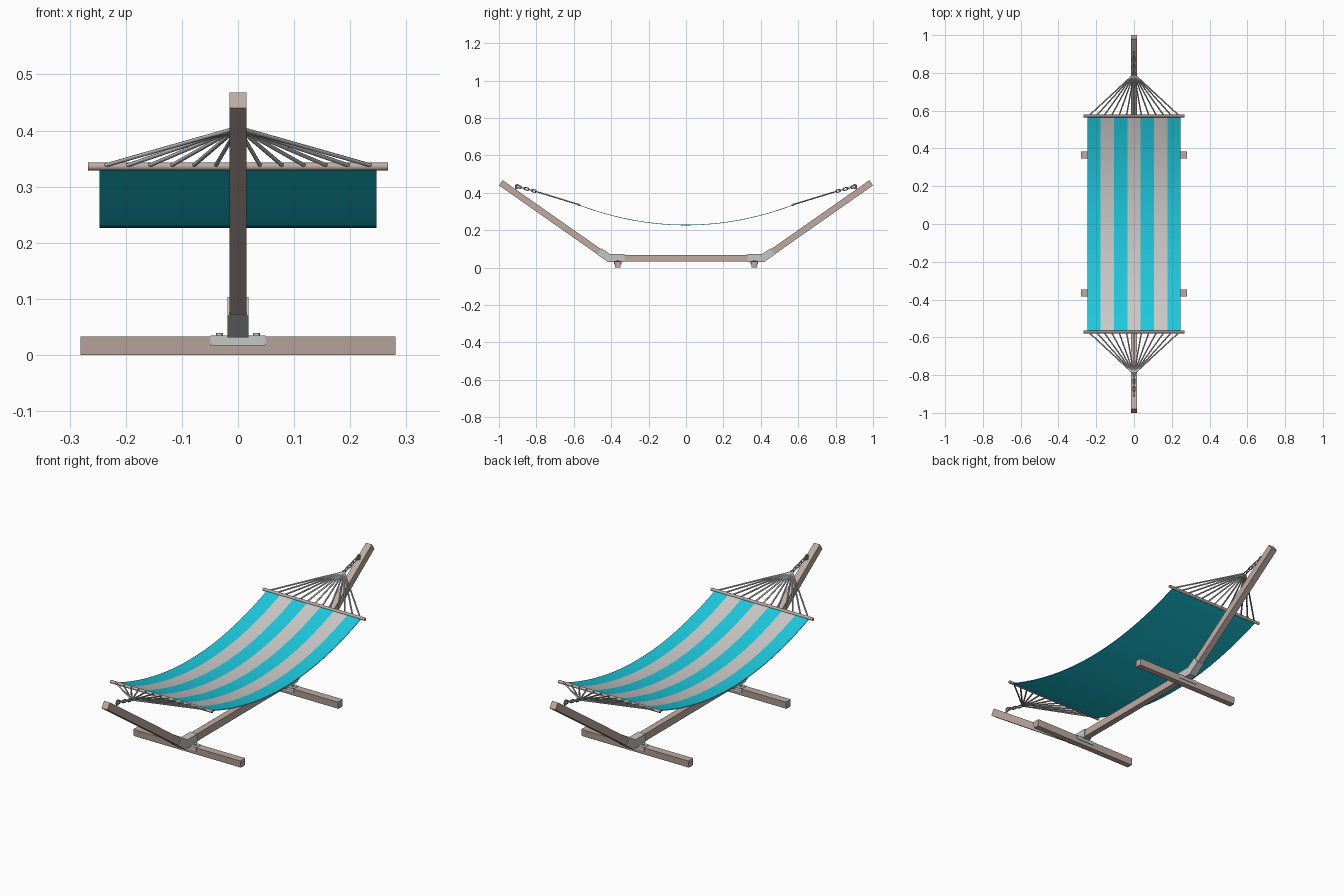
import bpy, bmesh, math
from mathutils import Vector, Matrix

if "Cube" in bpy.data.objects:
    bpy.data.objects.remove(bpy.data.objects["Cube"])


def material(name, rgb):
    m = bpy.data.materials.new(name)
    m.diffuse_color = (*rgb, 1)
    m.use_nodes = True
    m.node_tree.nodes["Principled BSDF"].inputs["Base Color"].default_value = m.diffuse_color
    return m


WOOD = material("weathered wood", (0.52, 0.41, 0.365))
STEEL = material("pale steel", (0.56, 0.565, 0.565))
TEAL = material("teal cloth", (0.012, 0.60, 0.75))
PALE = material("pale grey cloth", (0.61, 0.595, 0.585))
ROPE = material("light grey rope", (0.50, 0.50, 0.50))
CHAIN = material("grey chain", (0.42, 0.425, 0.43))


def finish(name, bm, *mats):
    bmesh.ops.recalc_face_normals(bm, faces=bm.faces)
    me = bpy.data.meshes.new(name)
    bm.to_mesh(me)
    bm.free()
    for m in mats:
        me.materials.append(m)
    ob = bpy.data.objects.new(name, me)
    bpy.context.collection.objects.link(ob)
    return ob


def prism(name, profile, half, mat, s=1):
    """Extrude a (y, z) profile across x; s mirrors it front to back."""
    bm = bmesh.new()
    f = bm.faces.new([bm.verts.new((-half, s * y, z)) for y, z in profile])
    r = bmesh.ops.extrude_face_region(bm, geom=[f])
    verts = [v for v in r["geom"] if isinstance(v, bmesh.types.BMVert)]
    bmesh.ops.translate(bm, verts=verts, vec=(2 * half, 0, 0))
    return finish(name, bm, mat)


def rods(name, pairs, radius, mat, sides=8):
    """Round rods between pairs of points."""
    bm = bmesh.new()
    for a, b in pairs:
        a, b = Vector(a), Vector(b)
        rot = (b - a).to_track_quat("Z", "Y").to_matrix().to_4x4()
        bmesh.ops.create_cone(bm, cap_ends=True, segments=sides, radius1=radius,
                              radius2=radius, depth=(b - a).length,
                              matrix=Matrix.Translation((a + b) / 2) @ rot)
    ob = finish(name, bm, mat)
    smooth(ob)
    return ob


def smooth(ob):
    bpy.ops.object.select_all(action="DESELECT")
    ob.select_set(True)
    bpy.context.view_layer.objects.active = ob
    bpy.ops.object.shade_smooth_by_angle(angle=math.radians(50))


def loops(name, frames, length, width, wire, mat):
    """Stadium-shaped wire loops, each placed by a matrix (long axis = local x)."""
    bm = bmesh.new()
    n, k = 16, 8
    for mx in frames:
        rings = []
        for i in range(n):
            a = 2 * math.pi * (i + 0.5) / n
            c, si = math.cos(a), math.sin(a)
            centre = Vector((math.copysign((length - width) / 2, c) + width / 2 * c,
                             width / 2 * si, 0))
            out = Vector((c, si, 0))
            rings.append([bm.verts.new(mx @ (centre + wire * (
                out * math.cos(2 * math.pi * j / k)
                + Vector((0, 0, math.sin(2 * math.pi * j / k))))))
                for j in range(k)])
        for i in range(n):
            p, q = rings[i], rings[(i + 1) % n]
            for j in range(k):
                bm.faces.new((p[j], q[j], q[(j + 1) % k], p[(j + 1) % k]))
    smooth(finish(name, bm, mat))


# Arm geometry: direction and normal in the (y, z) plane
ANG = math.radians(35)
D = Vector((math.cos(ANG), math.sin(ANG)))
N = Vector((-D.y, D.x))
BEND = Vector((0.419, 0.033))
TIP = BEND + D * ((1.0 - BEND.x) / D.x)
T = 0.034
K = math.tan(ANG / 2)

# Ground beam
prism("base_beam", [(-0.40, 0.034), (0.40, 0.034), (0.40, 0.069), (-0.40, 0.069)],
      0.015, WOOD)

for s, side in ((-1, "front"), (1, "back")):
    # Sloping arm
    root = BEND + D * 0.012
    prism(side + "_arm", [root, TIP, TIP + N * T, root + N * T], 0.0155, WOOD, s)

    # Bent steel sleeve joining beam and arm
    t = 0.041
    low = BEND - Vector((0, 0.002))
    end = low + D * 0.068
    prism(side + "_bracket", [(0.33, low.y), low, end, end + N * t,
                              (low.x - t * K, low.y + t), (0.33, low.y + t)],
          0.0185, STEEL, s)

    # Foot with tapered section, saddle plate and bolts
    prism(side + "_foot", [(0.351, 0), (0.379, 0), (0.383, 0.033), (0.347, 0.033)],
          0.281, WOOD, s)
    prism(side + "_saddle_plate", [(0.346, 0.017), (0.384, 0.017), (0.384, 0.035),
                                   (0.346, 0.035)], 0.049, STEEL, s)
    rods(side + "_saddle_bolts", [((x, s * 0.365, 0.034), (x, s * 0.365, 0.039))
                                  for x in (-0.033, 0.033)], 0.006, STEEL)

    # Spreader bar
    rods(side + "_spreader_bar", [((-0.267, s * 0.572, 0.336), (0.267, s * 0.572, 0.336))],
         0.007, WOOD, 12)

    # Fan of ropes merging at the apex
    rods(side + "_ropes", [((0.04 * i, s * 0.572, 0.337), (0.0012 * i, s * 0.788, 0.403))
                           for i in range(-6, 7)], 0.0036, ROPE)

    # Chain of alternating links
    a, b = Vector((0, s * 0.793, 0.405)), Vector((0, s * 0.893, 0.432))
    rot = (b - a).to_track_quat("X", "Z").to_matrix().to_4x4()
    frames = [Matrix.Translation(a.lerp(b, i / 5)) @ rot
              @ Matrix.Rotation(math.pi / 2 * (i % 2), 4, "X") for i in range(6)]
    loops(side + "_chain", frames, 0.026, 0.013, 0.0026, CHAIN)

    # Eye bolt on the arm
    eye = Matrix.Translation((0, s * 0.902, 0.434)) @ Matrix.Rotation(math.pi / 2, 4, "Y")
    loops(side + "_eye_ring", [eye], 0.0205, 0.02, 0.003, CHAIN)
    rods(side + "_eye_shank", [((0, s * 0.907, 0.426), (0, s * 0.922, 0.405))],
         0.0035, CHAIN)

# Sagging cloth: striped on top, plain teal underneath
bm = bmesh.new()
cols, rows, hw, hl = 7, 32, 0.247, 0.57


def sheet(drop):
    grid = []
    for r in range(rows + 1):
        y = hl * (2 * r / rows - 1)
        z = 0.2295 + 0.106 * (y / hl) ** 2 - drop
        grid.append([bm.verts.new((hw * (2 * c / cols - 1), y, z))
                     for c in range(cols + 1)])
    return grid


top, under = sheet(0), sheet(0.003)
for r in range(rows):
    for c in range(cols):
        for g, striped in ((top, True), (under, False)):
            f = bm.faces.new((g[r][c], g[r][c + 1], g[r + 1][c + 1], g[r + 1][c]))
            f.material_index = c % 2 if striped else 0
    for c in (0, cols):
        bm.faces.new((top[r][c], top[r + 1][c], under[r + 1][c], under[r][c]))
for r in (0, rows):
    for c in range(cols):
        bm.faces.new((top[r][c], top[r][c + 1], under[r][c + 1], under[r][c]))
smooth(finish("cloth_bed", bm, TEAL, PALE))
